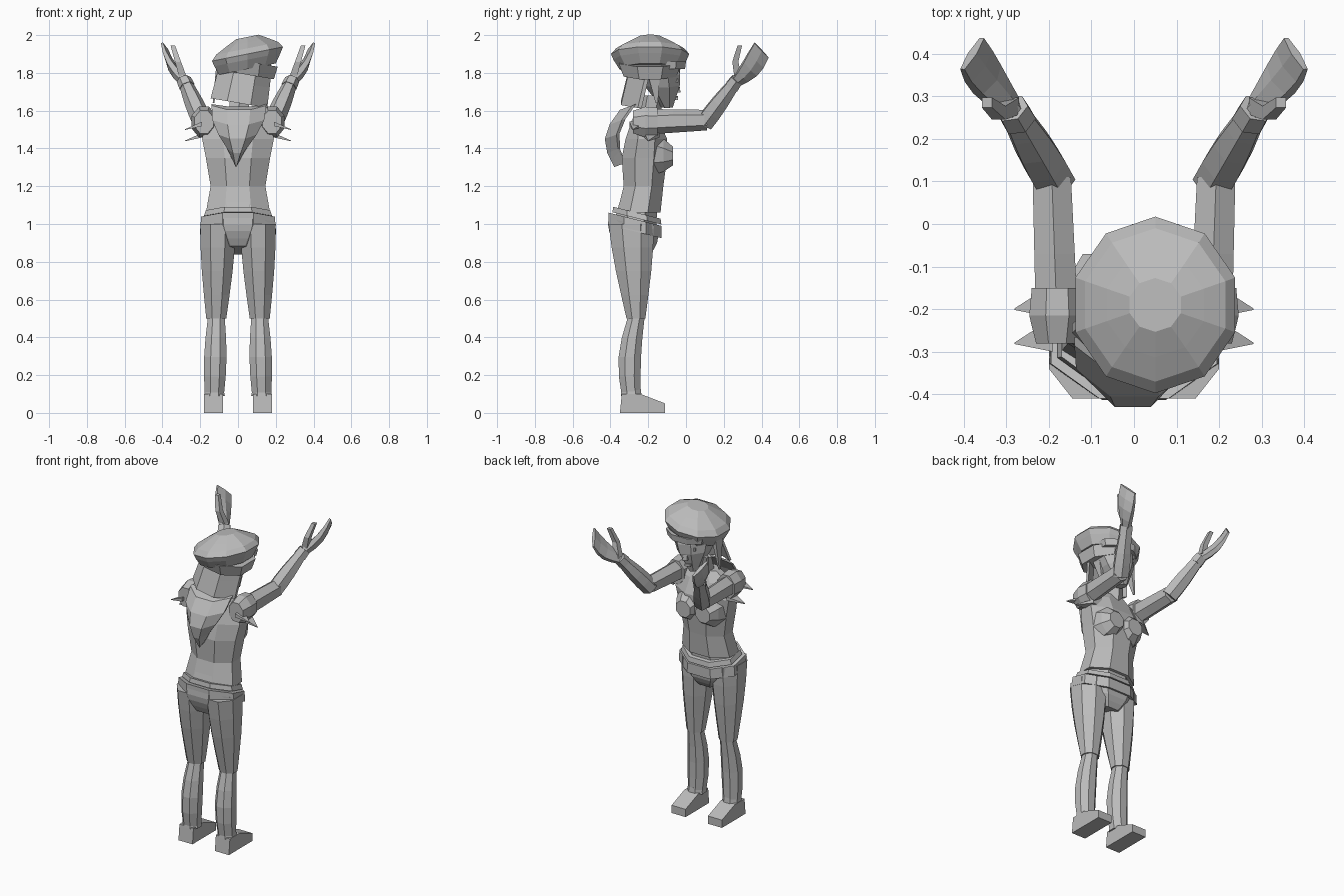
import bpy, bmesh, math
from mathutils import Vector

default = bpy.data.objects.get("Cube")
if default:
    bpy.data.objects.remove(default)

shade = (.5, .5, .5, 1)
grey = bpy.data.materials.new("plain_grey")
grey.use_nodes = True
grey.diffuse_color = shade
grey.node_tree.nodes["Principled BSDF"].inputs["Base Color"].default_value = shade

X, Y, Z = Vector((1, 0, 0)), Vector((0, 1, 0)), Vector((0, 0, 1))


def point(x, y, z):
    return Vector((x, y, z))


def finish(name, bm):
    bmesh.ops.recalc_face_normals(bm, faces=bm.faces)
    mesh = bpy.data.meshes.new(name)
    bm.to_mesh(mesh)
    bm.free()
    mesh.materials.append(grey)
    bpy.context.collection.objects.link(bpy.data.objects.new(name, mesh))


def loft(name, rings, u=X, v=Y, sides=8, bend=0, side=1):
    """Skin rings of (centre, radius_u, radius_v); bend pushes the u ends along v."""
    bm = bmesh.new()
    loops = []
    grow = 1 / math.cos(math.pi / sides)
    for centre, radius_u, radius_v in rings:
        loop = []
        for i in range(sides):
            angle = math.tau * (i + .5) / sides
            c, s = math.cos(angle) * grow, math.sin(angle) * grow
            p = centre + u * (c * radius_u) + v * (s * radius_v + bend * c * c)
            loop.append(bm.verts.new((p.x * side, p.y, p.z)))
        loops.append(loop)
    for lower, upper in zip(loops, loops[1:]):
        for i in range(sides):
            j = (i + 1) % sides
            bm.faces.new((lower[i], lower[j], upper[j], upper[i]))
    bm.faces.new(loops[0])
    bm.faces.new(loops[-1])
    finish(name, bm)


def limb(name, start, end, first, last, swell=0, sag=Vector(), steps=4, **options):
    """Taper between two joints, swelling and sagging most at the middle."""
    rings = []
    for k in range(steps + 1):
        t = k / steps
        arch = math.sin(math.pi * t)
        radii = [(a + (b - a) * t) * (1 + swell * arch) for a, b in zip(first, last)]
        rings.append((start.lerp(end, t) + sag * arch, *radii))
    loft(name, rings, **options)


def pair(name, *joints, **options):
    for label, side in (("left", 1), ("right", -1)):
        limb(f"{label}_{name}", *joints, side=side, **options)


def shoe(name, side):
    """Extrude the side outline of a shoe across its width."""
    outline = ((-.35, 0), (-.11, 0), (-.11, .05), (-.24, .1), (-.34, .1))
    bm = bmesh.new()
    face = bm.faces.new([bm.verts.new((.08 * side, y, z)) for y, z in outline])
    new = bmesh.ops.extrude_face_region(bm, geom=[face])["geom"]
    moved = [g for g in new if isinstance(g, bmesh.types.BMVert)]
    bmesh.ops.translate(bm, verts=moved, vec=X * .1 * side)
    finish(name, bm)


# Joints of the left half
hip = point(.105, -.29, 1)
knee = point(.115, -.265, .5)
ankle = point(.125, -.29, .09)
shoulder = point(.18, -.25, 1.54)
elbow = point(.193, .11, 1.55)
wrist = point(.28, .26, 1.75)
fingertips = point(.38, .4, 1.92)

# Legs and shoes
pair("thigh", hip, knee, (.095, .12), (.053, .05), swell=.1)
pair("shin", knee, ankle, (.045, .045), (.05, .05), swell=.25, sag=Y * -.02)
pair("trouser_hem", ankle + Z * .04, ankle, (.048, .05), (.055, .055), steps=1)
shoe("left_shoe", 1)
shoe("right_shoe", -1)

# Hips, waist and sloping belts
slope = Y - Z * .25
pelvis = point(0, -.28, 1)
limb("hips", pelvis - Z * .14, pelvis, (.09, .09), (.19, .13), swell=.15, v=slope)
limb("waist", pelvis - Z * .05, pelvis + point(0, .03, .12), (.17, .12), (.145, .1), steps=1)
limb("wide_belt", pelvis + point(0, .01, -.04), pelvis + point(0, .01, .025),
     (.2, .14), (.195, .14), steps=1, v=slope)
limb("narrow_belt", pelvis + point(0, .02, .03), pelvis + point(0, .02, .06),
     (.18, .13), (.17, .125), steps=1, v=slope)

# Torso, bust and neck
outline = ((-.25, 1.06, .17, .115), (-.225, 1.2, .145, .105), (-.22, 1.35, .17, .12),
           (-.21, 1.45, .19, .11), (-.215, 1.54, .17, .075), (-.215, 1.6, .08, .05))
loft("torso", [(point(0, y, z), wide, deep) for y, z, wide, deep in outline])
pair("bust", point(.08, -.17, 1.37), point(.07, -.07, 1.36), (.085, .11), (.05, .05),
     swell=.1, steps=2, v=Z)
limb("neck", point(0, -.2, 1.54), point(.01, -.175, 1.68), (.055, .05), (.05, .05),
     steps=1, sides=6)

# Arms raised forward and up
reach = (wrist - elbow).normalized()
across = reach.cross(Z).normalized()
over = across.cross(reach)
pair("upper_arm", shoulder, elbow, (.05, .06), (.045, .047), steps=2, v=Z, sides=6)
pair("forearm", elbow - reach * .02, wrist, (.045, .045), (.03, .03), swell=.15,
     u=across, v=over, sides=6)
pair("cuff", wrist - reach * .03, wrist + reach * .02, (.037, .036), (.035, .032),
     steps=1, u=across, v=over, sides=6)

# Cupped hands with thumbs
spread = point(.05, -.08, .085).normalized()
palm = reach.cross(spread).normalized()
pair("hand", wrist, fingertips, (.025, .025), (.058, .01), swell=.3,
     sag=point(.015, .01, -.01), u=spread, v=palm, sides=6)
pair("thumb", wrist + reach * .03, point(.345, .285, 1.945), (.02, .02), (.012, .012),
     sag=Y * -.02, steps=2, sides=4)

# Ragged sleeves
pair("sleeve", shoulder - Y * .03, shoulder + Y * .1, (.05, .06), (.06, .075),
     swell=.2, steps=2, v=Z)
for y, z in ((-.2, 1.44), (-.28, 1.5)):
    tip = point(.28, y, z)
    pair("sleeve_tatter", tip + point(-.09, .02, .03), tip, (.04, .012), (.002, .002),
         steps=1, u=Y, v=Z, sides=4)

# Tilted head with facial relief
lean = X - Z * .17
face = point(.03, -.05, 1.77)
limb("head", point(.01, -.1, 1.62), point(.045, -.155, 1.86), (.03, .03), (.11, .105),
     swell=.4, u=lean)
limb("nose", face - Z * .07, face, (.018, .02), (.008, .01), steps=1, u=lean, sides=4)
for name, shift in (("left_eye", lean), ("right_eye", -lean)):
    eye = face + shift * .045
    limb(name, eye - Z * .01, eye + Z * .01, (.02, .008), (.02, .008), steps=1, u=lean, sides=4)
mouth = face - point(.01, 0, .11)
limb("mouth", mouth, mouth + Z * .015, (.02, .008), (.02, .008), steps=1, u=lean, sides=4)

# Hair: hood behind the head, falling tail and loose side locks
nape = point(.005, -.335, 1.64)
limb("back_hair", point(.045, -.285, 1.85), nape, (.135, .025), (.15, .025),
     steps=2, u=lean, bend=.09)
limb("hair_tail", nape - Z * .03, point(-.01, -.385, 1.3), (.145, .025), (.005, .005),
     swell=.35, sag=Y * -.06, v=Y + Z * .35, bend=.06)
for name, x in (("right_side_lock", -.1), ("left_side_lock", .145)):
    root = point(x, -.175, 1.84)
    limb(name, root, root + point(-.03, .02, -.2), (.015, .04), (.004, .006), steps=2, sides=4)

# Slouched cap: crown drooping to the right, underside, band and small brim
droop = X + Z * .2
cap = point(.05, -.19, 1.82)
limb("cap_crown", cap + Z * .05, cap + Z * .17, (.175, .185), (.06, .06), swell=.4,
     u=droop, sides=10)
limb("cap_underside", cap, cap + Z * .05, (.15, .155), (.175, .185), steps=1,
     u=droop, sides=10)
limb("cap_band", cap - Z * .03, cap + Z * .04, (.14, .14), (.16, .165), steps=1, u=lean)
brim = cap + Y * .1
limb("cap_brim", brim, brim + Z * .04, (.12, .085), (.13, .09), steps=1)
